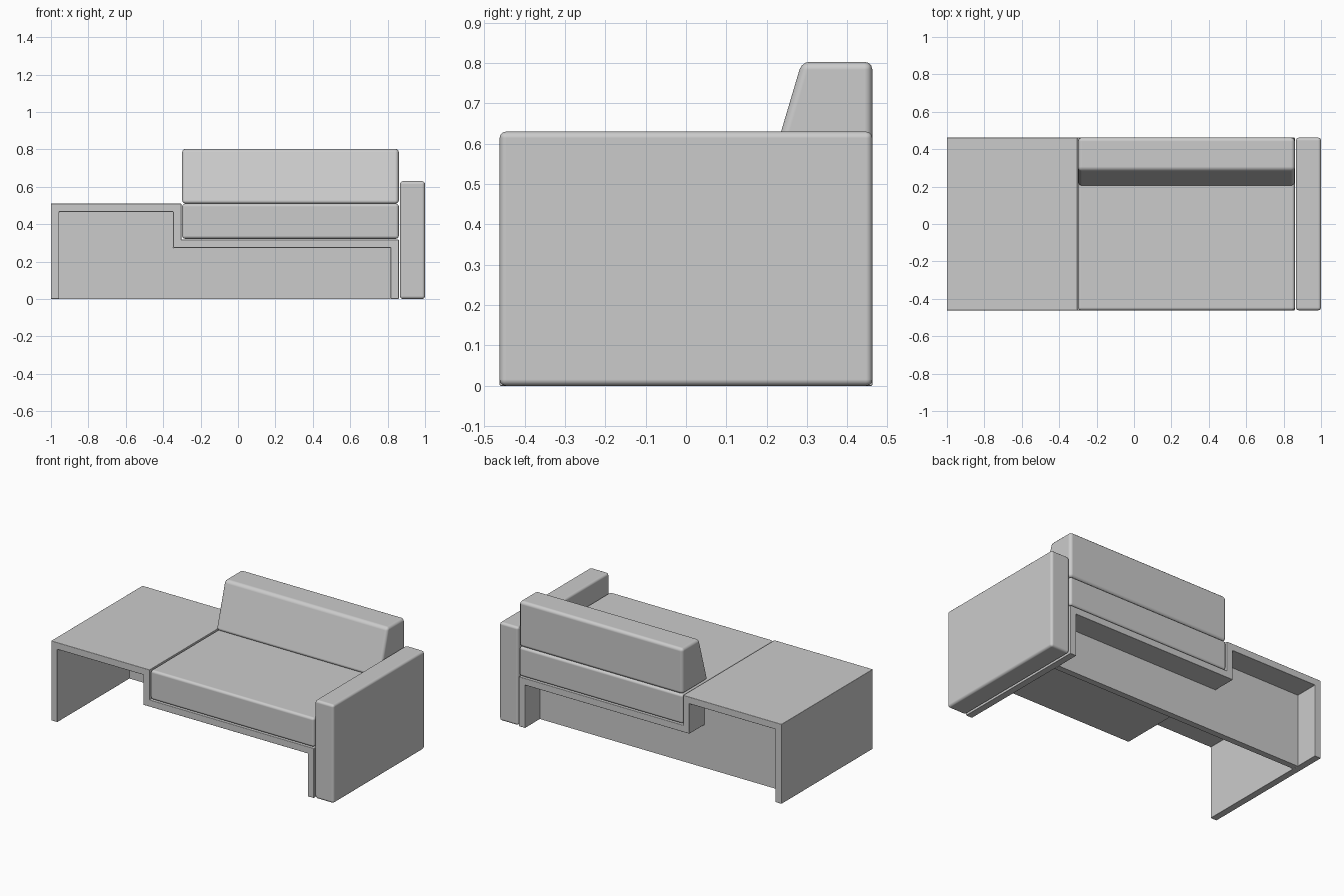
import bpy, bmesh
from math import radians
from mathutils import Vector

if "Cube" in bpy.data.objects:
    bpy.data.objects.remove(bpy.data.objects["Cube"])


def extrude_profile(name, points, axis, start, end, bevel, segments=3):
    """Closed 2D profile extruded along 'x' (points are y,z) or 'y' (points are x,z)."""
    def place(a, b, depth):
        return Vector((depth, a, b)) if axis == 'x' else Vector((a, depth, b))
    bm = bmesh.new()
    face = bm.faces.new([bm.verts.new(place(a, b, start)) for a, b in points])
    new = bmesh.ops.extrude_face_region(bm, geom=[face])['geom']
    shift = place(0, 0, end - start)
    bmesh.ops.translate(bm, vec=shift, verts=[g for g in new if isinstance(g, bmesh.types.BMVert)])
    bmesh.ops.recalc_face_normals(bm, faces=bm.faces)
    mesh = bpy.data.meshes.new(name)
    bm.to_mesh(mesh)
    bm.free()
    obj = bpy.data.objects.new(name, mesh)
    bpy.context.collection.objects.link(obj)
    if bevel:
        mod = obj.modifiers.new("soft_edges", 'BEVEL')
        mod.width = bevel
        mod.segments = segments
        mod.limit_method = 'ANGLE'
        mod.harden_normals = True
    bpy.ops.object.select_all(action='DESELECT')
    obj.select_set(True)
    bpy.context.view_layer.objects.active = obj
    bpy.ops.object.shade_smooth_by_angle(angle=radians(40))
    return obj


def rect(a0, a1, b0, b1):
    return [(a0, b0), (a1, b0), (a1, b1), (a0, b1)]


D = 0.462                       # half depth
LEFT, STEP, RIGHT = -1.0, -0.303, 0.86
TABLE, DECK, T = 0.51, 0.318, 0.044   # table height, seat deck height, board thickness

# Stepped frame: side table, drop, seat deck and right leg in one folded board
outer = [(LEFT, 0), (LEFT, TABLE), (STEP, TABLE), (STEP, DECK), (RIGHT, DECK), (RIGHT, 0)]
inner = [(RIGHT - T, 0), (RIGHT - T, DECK - T), (STEP - T, DECK - T),
         (STEP - T, TABLE - T), (LEFT + T, TABLE - T), (LEFT + T, 0)]
extrude_profile("folded_frame", outer + inner, 'y', -D, D, 0.003, 2)

# Upright panel set in below the frame near the back
extrude_profile("back_panel", inner, 'y', 0.27, 0.31, 0)

# Seat cushion
extrude_profile("seat_cushion", rect(-D, D, 0.322, 0.51), 'x', -0.299, 0.86, 0.016)

# Backrest with a sloping front
extrude_profile("backrest", [(0.2, 0.51), (D, 0.51), (D, 0.803), (0.287, 0.803)],
                'x', -0.299, 0.86, 0.02)

# Armrest slab on the right
extrude_profile("armrest", rect(-D, D, 0, 0.63), 'x', 0.866, 1.0, 0.016)
